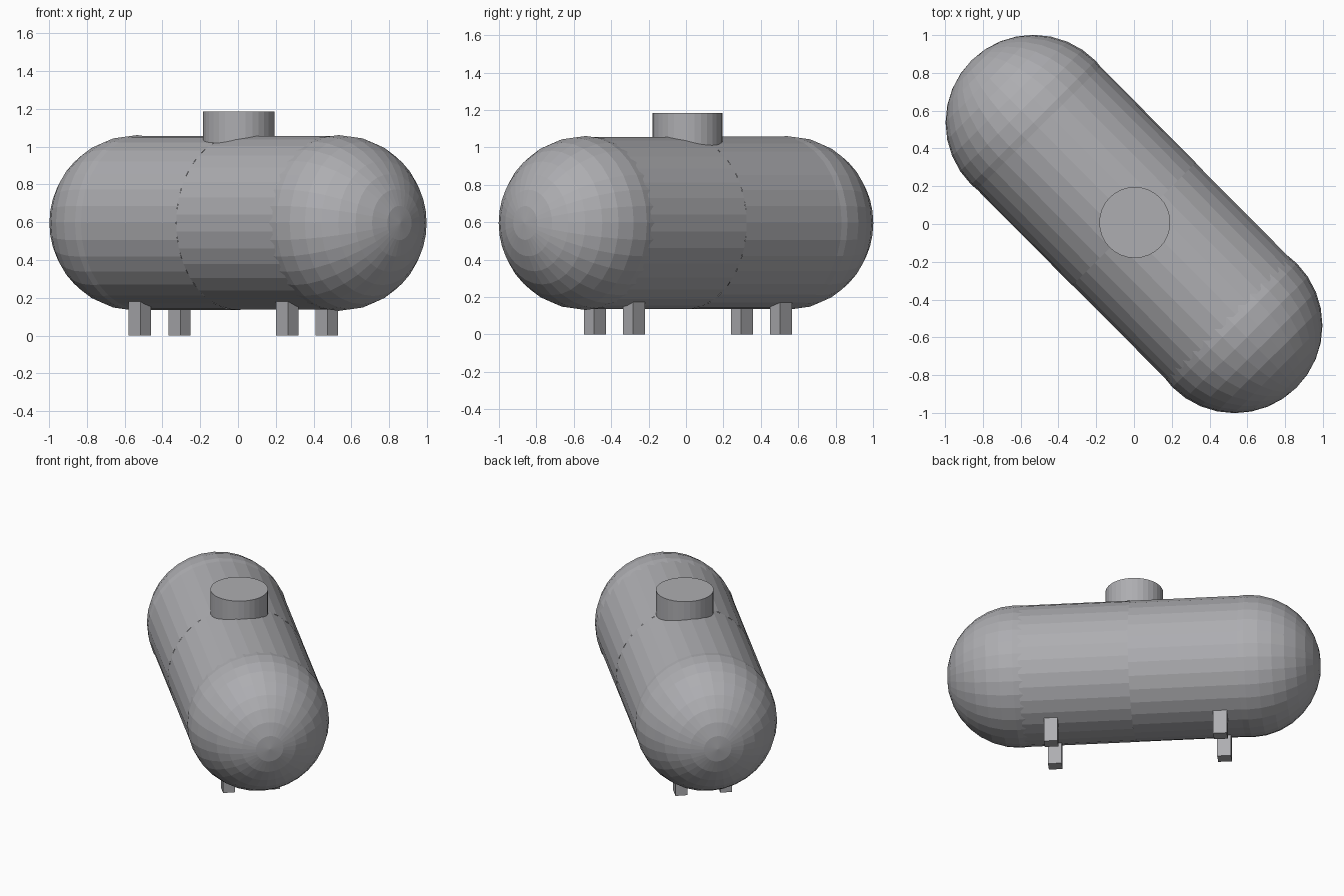
import bpy, math
from mathutils import Matrix, Vector

if "Cube" in bpy.data.objects:
    bpy.data.objects.remove(bpy.data.objects["Cube"])

# single painted-steel colour
grey = bpy.data.materials.new("tank grey")
grey.diffuse_color = (0.42, 0.42, 0.44, 1)
grey.use_nodes = True
grey.node_tree.nodes["Principled BSDF"].inputs["Base Color"].default_value = grey.diffuse_color

CZ = 0.596                      # height of tank axis
R = 0.461                       # shell radius
CAP_R = 0.465                   # dome radius
CAP_A = 0.756                   # dome centre along the axis
TURN = Matrix.Rotation(math.radians(-45.2), 4, 'Z')   # axis runs diagonally


def finish(name, matrix):
    ob = bpy.context.object
    ob.name = name
    ob.data.name = name
    ob.data.transform(matrix)
    ob.data.materials.append(grey)
    return ob


def along_axis(a, spin=0):
    """Lay a z-aligned part along the tank axis at distance a."""
    return (TURN @ Matrix.Translation((a, 0, CZ))
            @ Matrix.Rotation(math.pi / 2, 4, 'Y')
            @ Matrix.Rotation(spin, 4, 'Z'))


# shell in two halves (facets staggered by half a step) and domed ends
for side, label, spin in ((-1, "rear", 0), (1, "front", math.pi / 32)):
    bpy.ops.mesh.primitive_cylinder_add(vertices=32, radius=R, depth=0.72,
                                        end_fill_type='NOTHING')
    finish(label + "_shell", along_axis(side * 0.36, spin))
    bpy.ops.mesh.primitive_uv_sphere_add(segments=32, ring_count=16, radius=CAP_R)
    finish(label + "_dome", along_axis(side * CAP_A))

# manhole hatch on top
bpy.ops.mesh.primitive_cylinder_add(vertices=32, radius=0.188, depth=0.285)
finish("hatch", Matrix.Translation((0.004, 0.008, 1.0425)))

# four short legs
for a, label in ((-0.578, "rear"), (0.529, "front")):
    for b, side in ((-0.158, "left"), (0.138, "right")):
        bpy.ops.mesh.primitive_cube_add(size=1)
        finish(label + "_" + side + "_leg",
               TURN @ Matrix.Translation((a, b, 0.12))
               @ Matrix.Diagonal((0.09, 0.078, 0.24, 1)))
